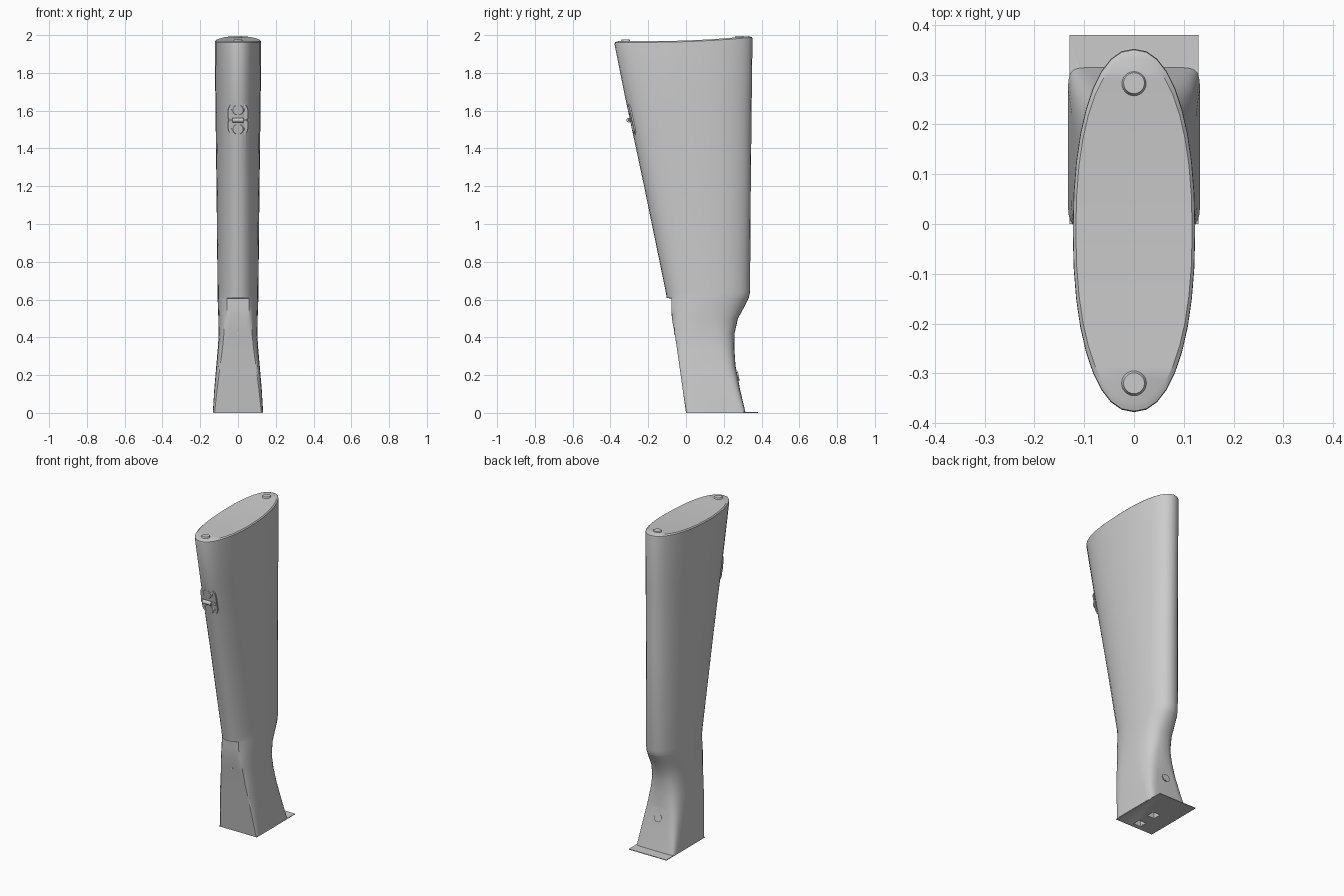
import bpy, bmesh, math
from mathutils import Matrix, Vector

cube = bpy.data.objects.get("Cube")
if cube:
    bpy.data.objects.remove(cube, do_unlink=True)

GREY = 0.6
grey = bpy.data.materials.new("plain grey")
grey.diffuse_color = (GREY, GREY, GREY, 1)
grey.use_nodes = True
grey.node_tree.nodes["Principled BSDF"].inputs["Base Color"].default_value = (GREY, GREY, GREY, 1)


def finish(bm, name, angle=35):
    bmesh.ops.recalc_face_normals(bm, faces=bm.faces[:])
    mesh = bpy.data.meshes.new(name)
    bm.to_mesh(mesh)
    bm.free()
    mesh.materials.append(grey)
    obj = bpy.data.objects.new(name, mesh)
    bpy.context.collection.objects.link(obj)
    smooth(obj, angle)
    return obj


def smooth(obj, angle=35):
    bpy.ops.object.select_all(action='DESELECT')
    obj.select_set(True)
    bpy.context.view_layer.objects.active = obj
    bpy.ops.object.shade_smooth_by_angle(angle=math.radians(angle))


def box(name, size, location):
    bm = bmesh.new()
    bmesh.ops.create_cube(bm, size=1, matrix=Matrix.Translation(location) @ Matrix.Diagonal((*size, 1)))
    return finish(bm, name)


def disc(name, radius, depth, matrix, top=1.0):
    bm = bmesh.new()
    bmesh.ops.create_cone(bm, cap_ends=True, segments=24, radius1=radius,
                          radius2=radius * top, depth=depth, matrix=matrix)
    return finish(bm, name)


def slab(name, outline, depth, matrix):
    """Extrude an outline in local x and y by depth, centred on local z."""
    bm = bmesh.new()
    face = bm.faces.new([bm.verts.new((x, y, -depth / 2)) for x, y in outline])
    new = bmesh.ops.extrude_face_region(bm, geom=[face])["geom"]
    bmesh.ops.translate(bm, vec=(0, 0, depth), verts=[v for v in new if isinstance(v, bmesh.types.BMVert)])
    bm.transform(matrix)
    return finish(bm, name)


def capsule(radius, half, round_bottom=True):
    """Upright pill outline; the bottom may be square."""
    arc = [math.pi * i / 12 for i in range(13)]
    top = [(radius * math.cos(a), half + radius * math.sin(a)) for a in arc]
    if round_bottom:
        return top + [(-x, -y) for x, y in top]
    return top + [(-radius, -half), (radius, -half)]


def cut(target, cutter):
    cutter.hide_render = True
    mod = target.modifiers.new("cut", 'BOOLEAN')
    mod.object = cutter
    mod.solver = 'EXACT'
    bpy.ops.object.select_all(action='DESELECT')
    target.select_set(True)
    bpy.context.view_layer.objects.active = target
    bpy.ops.object.modifier_apply(modifier=mod.name)


# Stock body: lofted rounded sections, flattened in front below the step
SIDES = 36


def section(front, back, half_width, power, flat):
    points = []
    for i in range(SIDES):
        a = 2 * math.pi * i / SIDES
        s, c = math.sin(a), -math.cos(a)
        x = half_width * math.copysign(abs(s) ** (2 / power), s)
        y = (front + back) / 2 + (back - front) / 2 * math.copysign(abs(c) ** (2 / power), c)
        points.append((x, max(y, flat)))
    return points


def top_height(y):
    return 1.962 + 0.026 * max(0, (y + 0.2) / 0.55) ** 2


# height, front, back, half width, squareness, front flat
ROWS = [
    (0.002, -0.005, 0.315, 0.133, 12, 0),
    (0.12, -0.03, 0.287, 0.126, 7, -0.017),
    (0.25, -0.06, 0.262, 0.115, 4.5, -0.035),
    (0.34, -0.08, 0.256, 0.107, 3.4, -0.048),
    (0.42, -0.09, 0.257, 0.102, 2.8, -0.06),
    (0.5, -0.098, 0.275, 0.104, 2.5, -0.075),
    (0.56, -0.1, 0.308, 0.106, 2.3, -0.077),
    (0.606, -0.102, 0.331, 0.108, 2.2, -0.078),
    (0.608, -0.102, 0.332, 0.108, 2.2, -1),
    (0.64, -0.107, 0.339, 0.108, 2.2, -1),
    (1.2, -0.222, 0.343, 0.114, 2.2, -1),
    (1.66, -0.32, 0.348, 0.12, 2.2, -1),
]
bm = bmesh.new()
rings = []
for z, *shape in ROWS:
    rings.append([bm.verts.new((x, y, z)) for x, y in section(*shape)])
crown = section(-0.378, 0.352, 0.123, 2.2, -1)
for scale, lift in ((1, -0.012), (0.995, 0), (0.95, 0.006)):
    rings.append([bm.verts.new((x * scale, (y + 0.013) * scale - 0.013, top_height(y) + lift))
                  for x, y in crown])
for low, high in zip(rings, rings[1:]):
    for i in range(SIDES):
        j = (i + 1) % SIDES
        bm.faces.new((low[i], low[j], high[j], high[i]))
for ring in (rings[0], rings[-1]):
    for i in range(SIDES // 2):
        corners = [ring[i], ring[i + 1], ring[-i - 1], ring[-i % SIDES]]
        bm.faces.new(list(dict.fromkeys(corners)))
body = finish(bm, "stock_body")

# Thin base plate with two square sockets running into the stock
plate = box("base_plate", (0.26, 0.38, 0.004), (0, 0.19, 0.002))
for y in (0.05, 0.17):
    socket = box("socket_cutter", (0.05, 0.05, 0.2), (0, y, 0))
    cut(body, socket)
    cut(plate, socket)

# Arched panel let into the sloping rear face
lean = math.atan2(0.053, 0.25)
rear = Matrix.Translation((0, 0.286, 0.125)) @ Matrix.Rotation(lean, 4, 'X') @ Matrix.Rotation(math.pi / 2, 4, 'X')
cut(body, slab("panel_cutter", capsule(0.056, 0.085, False), 0.04, rear))
slab("rear_panel", capsule(0.045, 0.083, False), 0.02, rear @ Matrix.Translation((0, 0, 0.012)))
disc("panel_button", 0.026, 0.012, rear @ Matrix.Translation((0, 0.07, -0.002)), 0.8)

# Pocket and sling fitting on the front edge
slope = math.atan2(0.098, 0.46)
front = Matrix.Translation((0, -0.298, 1.552)) @ Matrix.Rotation(slope, 4, 'X') @ Matrix.Rotation(math.pi / 2, 4, 'X')
cut(body, slab("pocket_cutter", capsule(0.06, 0.045), 0.036, front))
slab("sling_plate", capsule(0.053, 0.043), 0.008, front @ Matrix.Translation((0, 0, -0.015)))
for side in (-1, 1):
    spot = front @ Matrix.Translation((0, side * 0.052, -0.008))
    disc("sling_screw", 0.036, 0.012, spot, 0.75)
bar = Matrix.Translation((0, -0.293, 1.55))
slab("sling_loop", [(0.052 * math.cos(a * math.pi / 10), 0.014 * math.sin(a * math.pi / 10))
                    for a in range(20)], 0.012, bar)
box("sling_post", (0.022, 0.04, 0.012), (0, -0.286, 1.55))
disc("sling_pin", 0.012, 0.06, Matrix.Translation((0, -0.303, 1.55)) @ Matrix.Rotation(math.pi / 2, 4, 'Y'))

# Screws in the butt end
for y in (-0.32, 0.283):
    z = top_height(y) + 0.007
    disc("butt_screw", 0.028, 0.014, Matrix.Translation((0, y, z)), 0.75)

# Small pin in the front flat
disc("front_pin", 0.006, 0.006, Matrix.Translation((0, -0.06, 0.42)) @ Matrix.Rotation(math.pi / 2, 4, 'X'))

smooth(body, 30)
for obj in [o for o in bpy.data.objects if o.name.split(".")[0].endswith("_cutter")]:
    bpy.data.objects.remove(obj, do_unlink=True)
